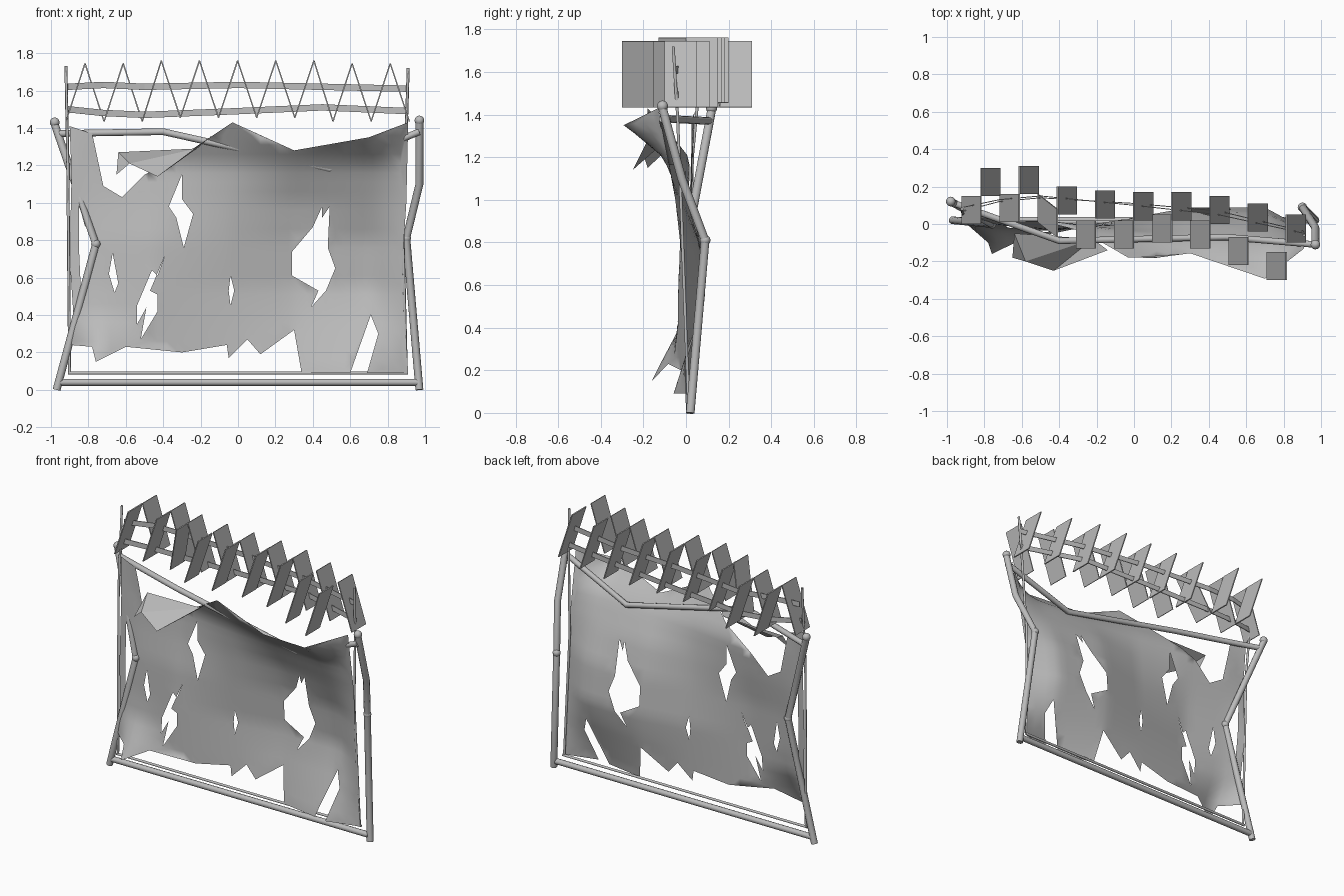
import bpy, bmesh, math
from mathutils import Vector
from mathutils.geometry import delaunay_2d_cdt

cube = bpy.data.objects.get("Cube")
if cube:
    bpy.data.objects.remove(cube, do_unlink=True)

steel = bpy.data.materials.new("weathered grey steel")
steel.use_nodes = True
GREY = (0.5, 0.5, 0.5, 1)
steel.diffuse_color = GREY
steel.node_tree.nodes["Principled BSDF"].inputs["Base Color"].default_value = GREY


def scaled(points):
    """Points are written in hundredths of a unit."""
    return [Vector(p) / 100 for p in points]


def add_mesh(name, verts, faces, smooth=False):
    mesh = bpy.data.meshes.new(name)
    mesh.from_pydata([tuple(v) for v in verts], [], faces)
    mesh.materials.append(steel)
    mesh.polygons.foreach_set("use_smooth", [smooth] * len(faces))
    obj = bpy.data.objects.new(name, mesh)
    bpy.context.collection.objects.link(obj)
    return obj


def thicken(obj, thickness):
    mod = obj.modifiers.new("plate thickness", "SOLIDIFY")
    mod.thickness = thickness
    mod.offset = 0


def tube(name, points, radius, sides=10):
    """Round bar that follows a bent path, with closed ends."""
    path = scaled(points)
    verts, faces = [], []
    for i, p in enumerate(path):
        axis = (path[min(i + 1, len(path) - 1)] - path[max(i - 1, 0)]).normalized()
        u = axis.cross(Vector((0, 1, 0))).normalized()
        w = axis.cross(u)
        for k in range(sides):
            a = math.tau * k / sides
            verts.append(p + radius * (math.cos(a) * u + math.sin(a) * w))
    for i in range(len(path) - 1):
        for k in range(sides):
            a, b = i * sides + k, i * sides + (k + 1) % sides
            faces.append((a, b, b + sides, a + sides))
    faces.append(tuple(reversed(range(sides))))
    faces.append(tuple(range(len(verts) - sides, len(verts))))
    obj = add_mesh(name, verts, faces, True)
    for cap in obj.data.polygons[-2:]:
        cap.use_smooth = False


def ball(name, point, radius):
    bm = bmesh.new()
    bmesh.ops.create_uvsphere(bm, u_segments=12, v_segments=8, radius=radius)
    bmesh.ops.translate(bm, vec=Vector(point) / 100, verts=bm.verts)
    obj = add_mesh(name, [], [])
    bm.to_mesh(obj.data)
    bm.free()
    obj.data.polygons.foreach_set("use_smooth", [True] * len(obj.data.polygons))


# Bent frame of round pipe
tube("right_post", [(-97, 2, 0), (-76, 0, 78), (-98, 12, 142)], 0.021)
tube("left_post", [(97, 2, 0), (90, 9, 81), (97, -2, 110), (97, -11, 143)], 0.021)
tube("top_rail", [(-96, 11, 137), (-40, -9, 138), (49, -7, 118), (97, -11, 138)], 0.018)
tube("bottom_rail", [(-96, 2, 4), (96, 2, 4)], 0.019)
ball("right_post_cap", (-98, 12, 143), 0.026)
ball("left_post_cap", (97, -11, 144), 0.026)
ball("right_post_joint", (-76, 0, 78), 0.025)
ball("left_post_joint", (90, 9, 81), 0.025)

# Thin inner frame that holds the sheet and the wires
tube("sheet_rail", [(-91, 1, 9), (91, 1, 9)], 0.009, 6)
tube("right_thin_bar", [(-90, 1, 9), (-91, 3, 120), (-92, 8, 173)], 0.008, 6)
tube("left_thin_bar", [(90, 1, 9), (88, -2, 90), (90, -4, 140), (91, -6, 172)], 0.008, 6)

# Torn sheet: forward and backward bends, by column (x) and row (z)
COLS = [-90, -75, -45, -3, 30, 70, 90]
ROWS = [10, 40, 55, 80, 100, 120, 143]
BEND = [
    [0, -20, -4, 0, 1, -6, 0],
    [1, -3, -4, 2, 7, 5, -1],
    [2, -1, -4, 3, 9, 9, -2],
    [3, 0, -3, 1, 7, 6, -3],
    [3, 2, 0, -1, 2, -2, -5],
    [3, 3, 2, -4, -8, -11, -8],
    [4, 2, -8, -18, -30, -39, -13],
]


def locate(value, stops):
    value = min(max(value, stops[0]), stops[-1])
    i = max(k for k in range(len(stops) - 1) if stops[k] <= value)
    return i, (value - stops[i]) / (stops[i + 1] - stops[i])


def bend(x, z):
    i, s = locate(x, COLS)
    j, t = locate(z, ROWS)
    low = BEND[j][i] * (1 - s) + BEND[j][i + 1] * s
    high = BEND[j + 1][i] * (1 - s) + BEND[j + 1][i + 1] * s
    return low * (1 - t) + high * t


OUTLINE = [
    (-90, 24), (-78, 23), (-76, 15), (-60, 23), (-30, 20), (-6, 24), (-5, 17),
    (5, 27), (12, 19), (30, 32), (34, 9), (60, 9), (71, 40), (75, 30), (69, 9),
    (91, 9), (89, 40), (88, 70), (90, 100), (91, 143), (70, 135), (30, 128),
    (-3, 143), (-27, 127), (-50, 115), (-62, 103), (-72, 109), (-76, 128),
    (-78, 137), (-90, 141), (-89, 115), (-90, 70), (-88, 40),
]
HOLES = [
    [(-30, 115), (-37, 98), (-33, 92), (-29, 76), (-24, 94), (-30, 102)],
    [(-67, 73), (-69, 62), (-66, 52), (-64, 57)],
    [(-39, 72), (-43, 61), (-46, 64), (-54, 45), (-54, 35), (-49, 44),
     (-52, 27), (-43, 42), (-43, 51), (-47, 53)],
    [(-4, 61), (-5, 53), (-4, 45), (-2, 53)],
    [(45, 98), (40, 87), (29, 74), (29, 61), (43, 53), (39, 44), (47, 53),
     (52, 65), (48, 76), (49, 98), (45, 92)],
    [(-85, 99), (-82, 88), (-75, 78), (-81, 66), (-84, 53), (-85, 75)],
]


def inside(p, loop):
    hit = False
    for a, b in zip(loop, loop[1:] + loop[:1]):
        if (a[1] > p[1]) != (b[1] > p[1]):
            hit ^= p[0] < a[0] + (p[1] - a[1]) * (b[0] - a[0]) / (b[1] - a[1])
    return hit


def on_sheet(p):
    return inside(p, OUTLINE) and not any(inside(p, h) for h in HOLES)


def torn_sheet():
    points, edges = [], []
    for loop in [OUTLINE] + HOLES:
        start, n = len(points), len(loop)
        points += [Vector(p) for p in loop]
        edges += [(start + k, start + (k + 1) % n) for k in range(n)]
    for x in range(-88, 90, 5):
        for z in range(11, 143, 5):
            if on_sheet((x, z)):
                points.append(Vector((x, z)))
    flat, _, tris, *_ = delaunay_2d_cdt(points, edges, [], 0, 0.001)
    keep = [t for t in tris if on_sheet(sum((flat[i] for i in t), Vector((0, 0))) / 3)]
    verts = scaled([(p.x, bend(p.x, p.y), p.y) for p in flat])
    add_mesh("torn_sheet", verts, keep, True)


torn_sheet()

# Loose flap folded over beside the tear
add_mesh("torn_flap", scaled([
    (-64, -5, 127), (-22, -8, 129), (-14, -14, 136),
    (-43, -25, 114), (-58, -20, 121), (-65, -18, 115)]),
    [(0, 1, 4), (1, 3, 4), (1, 2, 3), (0, 4, 5)])

# Zigzag blades: near edge of each plate in y, from right to left
NEAR = [0, 15, 1, 16, -3, 5, -13, 3, -13, 2, -10, 2, -13, 0, -22, -4, -30, -10]
verts, faces = [], []
for i, near in enumerate(NEAR):
    slant = 4 if i == 4 else 0
    for end in (0, 1):
        step = i + end
        x = -92 + 10.2 * step
        middle = 4 < step < 14
        z = (176 if middle else 174.5) if step % 2 else (145.5 if middle else 143.5)
        y = near + slant * (1 - 2 * end)
        verts += [(x, y, z), (x, y + 15, z)]
    k = 4 * i
    faces.append((k, k + 1, k + 3, k + 2))
thicken(add_mesh("zigzag_blades", scaled(verts), faces), 0.007)


# Flat wires running through the blades
def flat_wire(name, path):
    verts = []
    for x, y, z in path:
        verts += [(x, y, z - 1.7), (x, y, z + 1.7)]
    faces = [(k, k + 2, k + 3, k + 1) for k in range(0, len(verts) - 2, 2)]
    thicken(add_mesh(name, scaled(verts), faces), 0.005)


flat_wire("upper_flat_wire", [
    (-91, 9, 162), (-72, 13, 163), (-50, 15, 162), (0, 10, 163), (45, 5, 162), (91, -5, 161)])
flat_wire("lower_flat_wire", [
    (-91, 7, 150), (-72, 12, 148), (-50, 14, 147), (0, 11, 149), (45, 7, 151), (91, -4, 149)])
